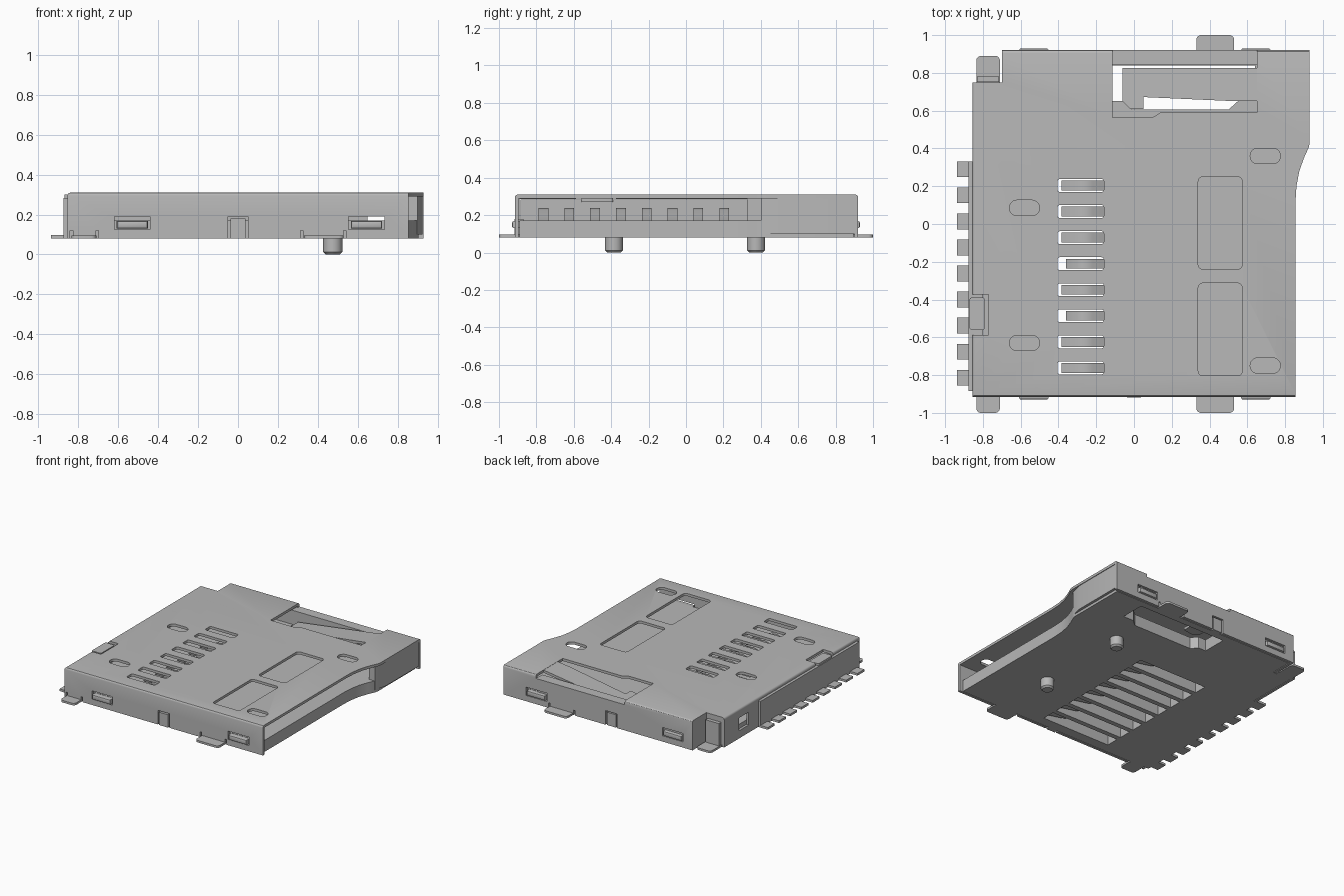
import bpy, bmesh, math
from mathutils import Vector

cube = bpy.data.objects.get("Cube")
if cube:
    bpy.data.objects.remove(cube, do_unlink=True)

metal = bpy.data.materials.new("plain grey")
metal.use_nodes = True
GREY = (0.48, 0.48, 0.48, 1)
metal.diffuse_color = GREY
metal.node_tree.nodes["Principled BSDF"].inputs["Base Color"].default_value = GREY


def extrude(bm, outline, z0, z1):
    """Add a vertical prism to a bmesh."""
    face = bm.faces.new([bm.verts.new((x, y, z0)) for x, y in outline])
    out = bmesh.ops.extrude_face_region(bm, geom=[face])
    moved = [v for v in out["geom"] if isinstance(v, bmesh.types.BMVert)]
    bmesh.ops.translate(bm, verts=moved, vec=(0, 0, z1 - z0))


def rect(x0, x1, y0, y1):
    return [(x0, y0), (x1, y0), (x1, y1), (x0, y1)]


def rounded(x0, x1, y0, y1, r, steps=5):
    pts = []
    corners = [(x1 - r, y1 - r), (x0 + r, y1 - r), (x0 + r, y0 + r), (x1 - r, y0 + r)]
    for i, (cx, cy) in enumerate(corners):
        for k in range(steps + 1):
            a = (i + k / steps) * math.pi / 2
            pts.append((cx + r * math.cos(a), cy + r * math.sin(a)))
    return pts


def make(name, prisms):
    """Build one object from a list of (outline, z0, z1)."""
    bm = bmesh.new()
    for outline, z0, z1 in prisms:
        extrude(bm, outline, z0, z1)
    bmesh.ops.recalc_face_normals(bm, faces=bm.faces)
    mesh = bpy.data.meshes.new(name)
    bm.to_mesh(mesh)
    bm.free()
    mesh.materials.append(metal)
    obj = bpy.data.objects.new(name, mesh)
    bpy.context.collection.objects.link(obj)
    return obj


def apply(obj, mod):
    bpy.context.view_layer.objects.active = obj
    bpy.ops.object.modifier_apply(modifier=mod.name)


def cut(obj, prisms):
    cutter = make("cutter", prisms)
    mod = obj.modifiers.new("cut", "BOOLEAN")
    mod.operation, mod.solver, mod.object = "DIFFERENCE", "EXACT", cutter
    apply(obj, mod)
    bpy.data.objects.remove(cutter, do_unlink=True)


def bevel(obj, width, segments, test):
    """Bevel the edges whose two end points pass the test."""
    bm = bmesh.new()
    bm.from_mesh(obj.data)
    edges = [e for e in bm.edges if all(test(v.co) for v in e.verts)]
    bmesh.ops.bevel(bm, geom=edges, offset=width, segments=segments, affect="EDGES", profile=0.5)
    bm.to_mesh(obj.data)
    bm.free()


def case_outline(inset):
    """Plan of the case: notched rear left corner, flared rear right side."""
    i = inset
    curve = [(0.855, 0.12), (0.86, 0.2), (0.875, 0.28), (0.9, 0.35), (0.925, 0.405), (0.93, 0.43)]
    return ([(-0.855 + i, -0.915 + i), (0.855 - i, -0.915 + i)] + [(x - i, y) for x, y in curve]
            + [(0.93 - i, 0.92 - i), (-0.7 + i, 0.92 - i), (-0.7 + i, 0.75 - i), (-0.855 + i, 0.75 - i)])


LOW, TOP, ROOF, FLOOR = 0.08, 0.31, 0.29, 0.17
PITCH = 0.138
contact_y = [0.204 - PITCH * k for k in range(8)]

# Sheet metal cover, hollow and open towards the card slot
cover = make("cover", [(case_outline(0), LOW, TOP)])
bevel(cover, 0.015, 3, lambda c: c.z > 0.3 and (abs(c.y) > 0.9 or c.x < -0.8))
inside = [(-0.835, -0.895), (1.2, -0.895), (1.2, 0.9), (-0.68, 0.9), (-0.68, 0.73), (-0.835, 0.73)]
cut(cover, [(inside, 0, ROOF)])
cut(cover, [(rect(-1, -0.8, -0.89, 0.33), 0, 0.285), (rect(-1, -0.8, 0.45, 0.57), 0.14, 0.24)])

# Openings in the cover roof
holes = [rounded(-0.405, -0.16, y - 0.034, y + 0.034, 0.012) for y in contact_y]
holes += [rounded(x - 0.08, x + 0.08, y - 0.041, y + 0.041, 0.04)
          for x, y in [(-0.58, 0.085), (-0.58, -0.63), (0.695, 0.36), (0.695, -0.75)]]
holes += [rounded(0.34, 0.573, y, y + 0.49, 0.025) for y in (-0.803, -0.24)]
holes += [rect(-0.95, -0.77, -0.588, -0.373)]
holes += [[(-0.115, 0.565), (0.1, 0.565), (0.14, 0.59), (0.65, 0.59), (0.65, 0.95), (-0.115, 0.95)]]
cut(cover, [(h, 0.28, 0.4) for h in holes])

# Latch windows, centre notches and foot slits in front and back walls
windows = []
for y0, y1 in [(-1, -0.88), (0.885, 1)]:
    windows += [(rect(x - 0.09, x + 0.09, y0, y1), 0.125, 0.19) for x in (-0.53, 0.645)]
    windows += [(rect(-0.05, 0.05, y0, y1), 0, 0.19)]
    windows += [(rect(x - 0.007, x + 0.007, y0, y1), 0, 0.12) for x in (0.32, 0.535)]
windows += [(rect(x - 0.007, x + 0.007, -1, -0.88), 0, 0.12) for x in (-0.835, -0.705)]
cut(cover, windows)

# Sprung tongue sloping down from the cover
tongue = make("spring_tongue", [([(0.66, 0.825), (-0.06, 0.825), (-0.06, 0.65), (-0.02, 0.61),
                                  (0.05, 0.61), (0.05, 0.672), (0.54, 0.65), (0.66, 0.65)], ROOF, TOP)])
for v in tongue.data.vertices:
    v.co.z -= max(0, 0.65 - v.co.x) * 0.14

# Moulded base with contact slots and a rear window
base = make("base", [(case_outline(0.025), LOW, FLOOR)])
window = [(-0.115, 0.65), (-0.05, 0.65), (-0.01, 0.605), (0.5, 0.605), (0.55, 0.65),
          (0.64, 0.65), (0.64, 0.84), (-0.115, 0.84)]
slots = [rect(-0.44, 0.15, y - 0.05, y + 0.05) for y in contact_y]
cut(base, [(s, 0, 0.4) for s in slots + [window]])

make("base_left_wall", [(rect(-0.875, -0.8, -0.885, 0.33), LOW, 0.284)])
make("rear_rail", [(rect(-0.68, 0.65, 0.842, 0.9), FLOOR - 0.01, 0.28)])
make("rear_right_wall", [([(0.85, 0.4), (0.9, 0.4), (0.925, 0.5), (0.925, 0.9), (0.9, 0.9), (0.9, 0.5)],
                          0.1, ROOF)])
make("detect_switch", [(rounded(-0.87, -0.79, -0.56, -0.39, 0.01), 0.27, 0.3)])

# Curved spring contacts
for i, y in enumerate(contact_y):
    tip = -0.36 if i in (3, 5) else -0.385
    path = [(0.17, 0.11), (0.0, 0.14), (-0.17, 0.2), (-0.22, 0.228), (-0.26, 0.238),
            (-0.3, 0.228), (tip, 0.18)]
    under = [(x, z - 0.016) for x, z in reversed(path)]
    contact = make(f"contact_{i + 1}", [(path + under, -0.026, 0.026)])
    for v in contact.data.vertices:
        v.co = Vector((v.co.x, y + v.co.z, v.co.y))
    contact.data.flip_normals()

# Row of contact tails along the left edge
make("contact_tails", [(rect(-0.938, -0.86, y - 0.042, y + 0.042), LOW, 0.097)
                       for y in [0.29 - PITCH * k for k in range(9)]])

# Solder feet
feet = {"front_right": (-0.835, -0.71, -1, -0.88), "front_left": (0.33, 0.53, -1, -0.88),
        "back_left": (0.33, 0.53, 0.885, 1), "back_right": (-0.835, -0.71, 0.7, 0.89)}
for name, box in feet.items():
    make(name + "_foot", [(rounded(*box, 0.025), LOW, 0.096)])
make("back_right_foot_riser", [(rect(-0.83, -0.715, 0.752, 0.78), LOW, 0.27)])

# Latch bumps and centre tabs on front and back
for side, s in (("front", -1), ("back", 1)):
    for k, x in enumerate((-0.53, 0.645)):
        bump = make(f"{side}_latch_{k + 1}",
                    [(rect(x - 0.078, x + 0.078, *sorted((s * 0.88, s * 0.93))), 0.13, 0.168)])
        bevel(bump, 0.01, 2, lambda c: abs(c.y) > 0.92)
    make(side + "_centre_tab", [(rect(-0.038, 0.038, *sorted((s * 0.87, s * 0.918))), LOW, 0.18)])

# Locating pegs under the base
for name, y in (("front", -0.385), ("back", 0.375)):
    peg = make(name + "_peg", [(rounded(0.427, 0.523, y - 0.048, y + 0.048, 0.0479, 8), 0, 0.1)])
    bevel(peg, 0.012, 1, lambda c: c.z < 0.001)

# Smooth shading with sharp corners kept
bpy.ops.object.select_all(action="DESELECT")
for obj in bpy.context.collection.objects:
    if obj.type == "MESH":
        obj.select_set(True)
        bpy.context.view_layer.objects.active = obj
bpy.ops.object.shade_smooth_by_angle(angle=math.radians(30))
